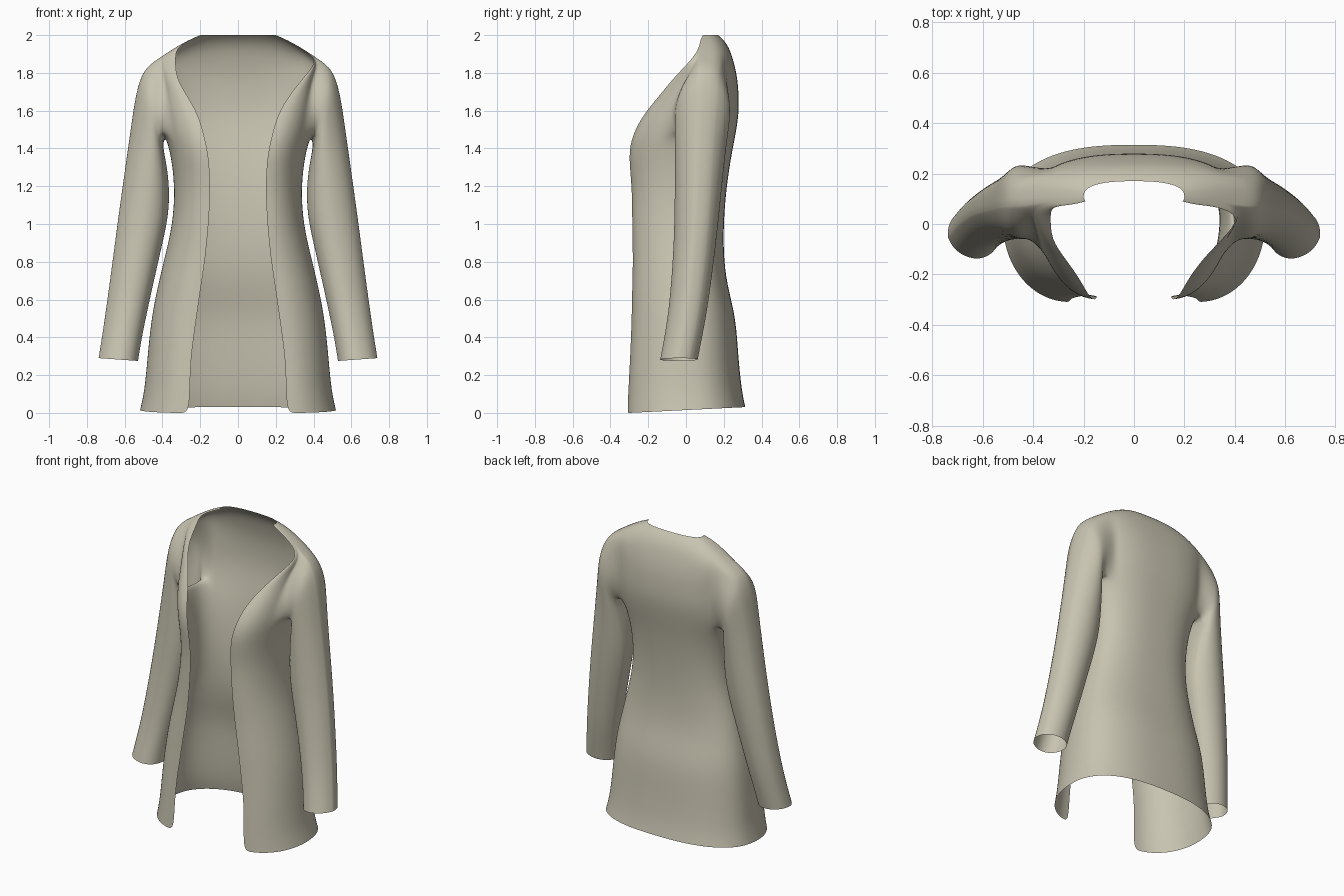
import bpy, bmesh
from math import sin, cos, pi, atan2
from mathutils import Vector

cube = bpy.data.objects.get("Cube")
if cube:
    bpy.data.objects.remove(cube)

# Single cloth colour
cloth = bpy.data.materials.new("pale_khaki_cloth")
cloth.use_nodes = True
cloth_colour = (0.58, 0.55, 0.44, 1)
cloth.diffuse_color = cloth_colour
cloth.node_tree.nodes["Principled BSDF"].inputs["Base Color"].default_value = cloth_colour

FRONT, BACK = 8, 10          # steps per front panel and per half of the back
ARM_LOW, ARM_HIGH = 9, 13    # body rows bounding the armholes

# Body rows: height, half width, front edge x, front edge y, side y, back y
BODY = [
    (.02, .52, .26, -.31, 0, .315),
    (.12, .495, .255, -.305, 0, .295),
    (.3, .48, .25, -.295, 0, .277),
    (.5, .46, .22, -.287, 0, .265),
    (.65, .43, .2, -.285, 0, .225),
    (.8, .395, .175, -.28, 0, .2),
    (1, .345, .155, -.285, 0, .198),
    (1.2, .335, .145, -.285, .02, .215),
    (1.36, .355, .155, -.305, .04, .24),
    (1.47, .385, .18, -.285, .07, .262),
    (1.58, .4, .21, -.225, .08, .28),
    (1.68, .405, .27, -.14, .09, .28),
    (1.78, .41, .35, -.06, .1, .272),
    (1.87, .43, .43, .03, .1, .25),
    (1.93, .34, .33, .07, .11, .23),
    (1.975, .26, .25, .075, .11, .2),
    (2, .2, .19, .09, .11, .17),
]

# Sleeve rings: outer x, outer z, inner x, inner z, centre y, half depth
SLEEVE = [
    (.5, 1.82, .4, 1.425, .09, .155),
    (.54, 1.7, .385, 1.35, .085, .15),
    (.568, 1.5, .365, 1.24, .075, .138),
    (.625, 1.1, .36, 1.06, .06, .125),
    (.655, .87, .41, .85, .045, .115),
    (.695, .57, .475, .56, .015, .107),
    (.72, .4, .51, .39, -.015, .104),
    (.738, .29, .528, .275, -.037, .104),
]


def half_section(row, side):
    """Points from the front edge round the side to the middle of the back."""
    z, width, edge_x, edge_y, side_y, back_y = row
    if side < 0 and z > 1.7:
        edge_x = min(edge_x, .33)     # the right front edge rises straighter
    points = []
    for i in range(FRONT):
        a = i / FRONT * pi / 2
        points.append((edge_x + (width - edge_x) * sin(a),
                       edge_y + (side_y - edge_y) * (1 - cos(a))))
    for i in range(BACK + 1):
        a = i / BACK * pi / 2
        points.append((width * max(cos(a), 0) ** .8,
                       side_y + (back_y - side_y) * sin(a) ** .8))
    points[-1] = (0, back_y)
    return [Vector((side * x, y, z)) for x, y in points]


def skin(bm, ring_a, ring_b):
    """Join two closed rings with quads."""
    n = len(ring_a)
    for k in range(n):
        m = (k + 1) % n
        bm.faces.new((ring_a[k], ring_a[m], ring_b[m], ring_b[k]))


def add_sleeve(bm, armhole, side):
    """Extend an armhole loop down the arm through the sleeve rings."""
    centre = sum((v.co for v in armhole), Vector()) / len(armhole)
    angles = [atan2((v.co.y - centre.y) / .15, (v.co.z - centre.z) / .2) for v in armhole]
    previous = armhole
    for out_x, out_z, in_x, in_z, mid_y, depth in SLEEVE:
        outer = Vector((side * out_x, mid_y, out_z))
        inner = Vector((side * in_x, mid_y, in_z))
        middle, reach = (outer + inner) / 2, (outer - inner) / 2
        ring = [bm.verts.new(middle + reach * cos(a) + Vector((0, depth * sin(a), 0)))
                for a in angles]
        skin(bm, previous, ring)
        previous = ring


bm = bmesh.new()

# Body shell, open at the front
grid = []
for row in BODY:
    points = half_section(row, -1) + half_section(row, 1)[-2::-1]
    if row is BODY[0]:
        for p in points:              # hem dips toward the front
            p.z = .015 + .05 * p.y
    grid.append([bm.verts.new(p) for p in points])

last = len(grid[0]) - 1
right_hole = (FRONT - 3, FRONT + 4)
left_hole = (last - right_hole[1], last - right_hole[0])
holes = ((right_hole, -1), (left_hole, 1))

for i in range(len(grid) - 1):
    for j in range(last):
        in_hole = any(a <= j < b for (a, b), side in holes)
        if in_hole and ARM_LOW <= i < ARM_HIGH:
            continue
        bm.faces.new((grid[i][j], grid[i][j + 1], grid[i + 1][j + 1], grid[i + 1][j]))

# Sleeves grown from the armholes
for (a, b), side in holes:
    loop = [grid[ARM_LOW][j] for j in range(a, b)]
    loop += [grid[i][b] for i in range(ARM_LOW, ARM_HIGH)]
    loop += [grid[ARM_HIGH][j] for j in range(b, a, -1)]
    loop += [grid[i][a] for i in range(ARM_HIGH, ARM_LOW, -1)]
    add_sleeve(bm, loop, side)

loose = [v for v in bm.verts if not v.link_faces]
bmesh.ops.delete(bm, geom=loose, context='VERTS')
bmesh.ops.recalc_face_normals(bm, faces=bm.faces)

mesh = bpy.data.meshes.new("long_open_jacket")
bm.to_mesh(mesh)
bm.free()
mesh.materials.append(cloth)
jacket = bpy.data.objects.new("long_open_jacket", mesh)
bpy.context.collection.objects.link(jacket)

# Smooth cloth surface
for polygon in mesh.polygons:
    polygon.use_smooth = True
smoothing = jacket.modifiers.new("smooth_cloth", 'SUBSURF')
smoothing.levels = smoothing.render_levels = 2
